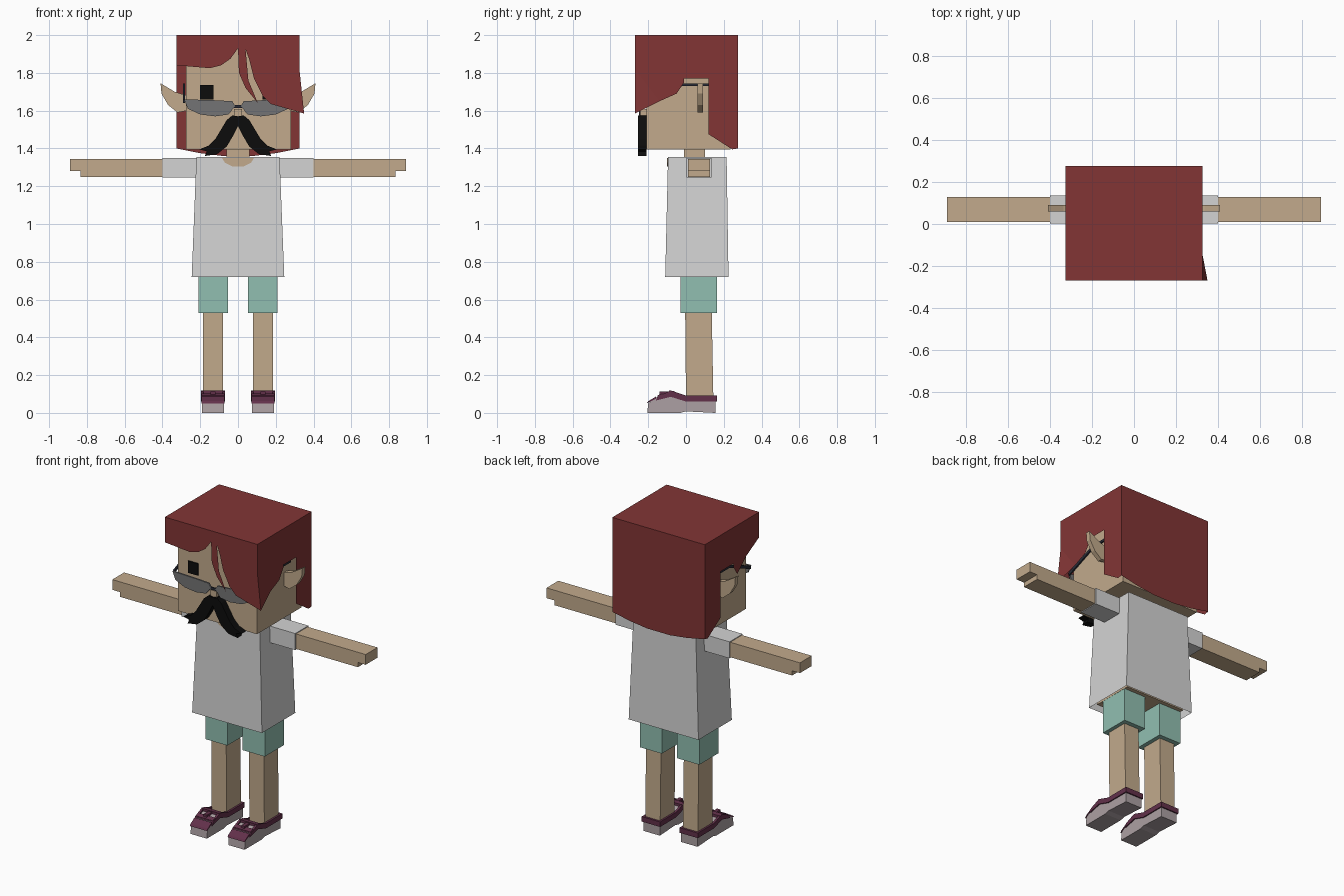
import bpy
import bmesh
from mathutils import Vector

cube = bpy.data.objects.get("Cube")
if cube:
    bpy.data.objects.remove(cube, do_unlink=True)


def material(name, r, g, b):
    """Flat material from 0-255 display values, stored as linear."""
    col = [((c / 255 + 0.055) / 1.055) ** 2.4 for c in (r, g, b)] + [1]
    m = bpy.data.materials.new(name)
    m.use_nodes = True
    m.diffuse_color = col
    bsdf = m.node_tree.nodes["Principled BSDF"]
    bsdf.inputs["Base Color"].default_value = col
    bsdf.inputs["Roughness"].default_value = 0.9
    return m


SKIN = material("skin", 194, 170, 140)
HAIR = material("hair_red", 130, 53, 53)
SHIRT = material("shirt_white", 212, 212, 212)
SHORTS = material("shorts_green", 145, 191, 177)
SHOE = material("shoe_grey", 172, 160, 163)
TRIM = material("shoe_plum", 98, 48, 74)
LENS = material("lens_grey", 116, 116, 117)
FRAME = material("frame_dark", 40, 43, 54)
BLACK = material("black", 12, 12, 12)


def mesh_object(name, verts, faces, mat, fix=True):
    me = bpy.data.meshes.new(name)
    me.from_pydata([tuple(v) for v in verts], [], faces)
    bm = bmesh.new()
    bm.from_mesh(me)
    if fix:
        bmesh.ops.recalc_face_normals(bm, faces=bm.faces)
    bm.to_mesh(me)
    bm.free()
    me.materials.append(mat)
    ob = bpy.data.objects.new(name, me)
    bpy.context.collection.objects.link(ob)
    return ob


def loft(name, low, high, mat, caps=True):
    """Join two outlines with the same number of points."""
    n = len(low)
    faces = [(i, (i + 1) % n, n + (i + 1) % n, n + i) for i in range(n)]
    faces.append(tuple(range(n, 2 * n)))
    if caps:
        faces.append(tuple(range(n))[::-1])
    return mesh_object(name, low + high, faces, mat)


def rect(x0, x1, y0, y1, z):
    return [(x0, y0, z), (x1, y0, z), (x1, y1, z), (x0, y1, z)]


def box(name, x, y, z, mat):
    return loft(name, rect(*x, *y, z[0]), rect(*x, *y, z[1]), mat)


def plate_xz(name, pts, y0, y1, mat, s=1):
    """Extrude a front outline along y."""
    return loft(name, [(s * x, y0, z) for x, z in pts], [(s * x, y1, z) for x, z in pts], mat)


def plate_yz(name, pts, x0, x1, mat, s=1):
    """Extrude a side outline along x."""
    return loft(name, [(s * x0, y, z) for y, z in pts], [(s * x1, y, z) for y, z in pts], mat)


# Head and neck
box("head", (-.275, .28), (-.21, .235), (1.395, 1.96), SKIN)
box("neck", (-.06, .06), (-.01, .1), (1.33, 1.41), SKIN)
box("nose", (-.02, .02), (-.245, -.2), (1.57, 1.61), SKIN)

# Torso, with an open shirt around it
box("torso", (-.21, .21), (-.08, .19), (.74, 1.34), SKIN)
loft("shirt", rect(-.245, .245, -.11, .225, .72),
     rect(-.22, .22, -.095, .215, 1.355), SHIRT, caps=False)
plate_xz("neckline", [(-.085, 1.35), (-.07, 1.325), (-.03, 1.305), (.03, 1.305),
                      (.07, 1.325), (.085, 1.35)], -.1, -.092, SKIN)

# Hair shell: five open panels
X, YF, YB, TOP = .325, -.27, .275, 2.0
back_low = [(X, 1.4), (.2, 1.375), (.08, 1.36), (-.08, 1.36), (-.2, 1.375), (-X, 1.4)]
front_low = [(-X, 1.84), (-.15, 1.825), (-.09, 1.84), (-.04, 1.875), (0, 1.93),
             (.005, 1.8), (.04, 1.72), (.105, 1.64), (.055, 1.76), (.04, 1.925),
             (.06, 1.87), (.085, 1.77), (.13, 1.68), (.175, 1.635), (.35, 1.585), (X, 1.82)]
ear_gap = [(-.05, 1.69), (-.01, 1.75), (-.01, 1.77), (.12, 1.77), (.12, 1.475),
           (.245, 1.395), (YB, 1.4)]
panels = [
    rect(-X, X, YF, YB, TOP),
    [(-X, YF, TOP)] + [(x, YF, z) for x, z in front_low] + [(X, YF, TOP)],
    [(X, YB, TOP)] + [(x, YB, z) for x, z in back_low] + [(-X, YB, TOP)],
    [(X, YF, TOP), (X, YF, 1.82), (X, -.14, 1.65)]
    + [(X, y, z) for y, z in ear_gap] + [(X, YB, TOP)],
    [(-X, YF, TOP), (-X, YF, 1.84), (-X, -.14, 1.77)]
    + [(-X, y, z) for y, z in ear_gap] + [(-X, YB, TOP)],
    [(X, YF, 1.82), (.35, YF, 1.585), (X, -.14, 1.65)],
]
verts, faces = [], []
centre = Vector((0, 0, 1.7))
for p in panels:
    # Wind each panel so that it faces outward
    normal = sum(((Vector(p[i - 1]) - centre).cross(Vector(p[i]) - centre)
                  for i in range(len(p))), Vector())
    mid = sum((Vector(v) for v in p), Vector()) / len(p)
    if normal.dot(mid - centre) < 0:
        p = p[::-1]
    faces.append(tuple(range(len(verts), len(verts) + len(p))))
    verts += p
mesh_object("hair", verts, faces, HAIR, fix=False)

# Parts that repeat on both sides
ear = [(.27, 1.6), (.27, 1.68), (.335, 1.7), (.41, 1.745), (.405, 1.69),
       (.37, 1.63), (.32, 1.59)]
lens = [(.015, 1.625), (.03, 1.65), (.12, 1.655), (.285, 1.66), (.265, 1.61),
        (.2, 1.58), (.12, 1.57), (.05, 1.58)]
moustache = [(0, 1.57), (.03, 1.575), (.06, 1.55), (.09, 1.5), (.12, 1.45), (.155, 1.415),
             (.205, 1.395), (.165, 1.385), (.175, 1.36), (.11, 1.37), (.06, 1.41),
             (.03, 1.46), (0, 1.52)]
arm = [(.39, 1.25), (.835, 1.25), (.835, 1.28), (.89, 1.28), (.89, 1.345), (.39, 1.345)]
temple = [(-.24, 1.64), (-.24, 1.66), (-.03, 1.745), (.12, 1.745), (.12, 1.73), (-.02, 1.73)]
shoe = [(-.205, 0), (-.2, .05), (-.16, .08), (-.08, .105), (0, .08), (.155, .08),
        (.155, 0), (0, .008), (-.03, 0)]
collar = [(-.16, .065), (-.15, .088), (-.08, .118), (0, .092), (.163, .092), (.163, .06),
          (0, .06), (-.08, .085)]

for side, s in (("left", 1), ("right", -1)):
    def span(a, b):
        return sorted((s * a, s * b))

    plate_xz(side + "_ear", ear, .06, .09, SKIN, s)
    plate_xz(side + "_eye", [(.13, 1.66), (.2, 1.66), (.2, 1.735), (.13, 1.735)],
             -.218, -.209, BLACK, s)
    plate_xz(side + "_lens", lens, -.25, -.24, LENS, s)
    plate_yz(side + "_glasses_arm", temple, .281, .29, FRAME, s)
    plate_xz(side + "_moustache", moustache, -.255, -.21, BLACK, s)

    # Arms and sleeves
    plate_xz(side + "_arm", arm, .01, .128, SKIN, s)
    box(side + "_sleeve", span(.2, .4), (.003, .135), (1.245, 1.35), SHIRT)

    # Legs and shorts
    loft(side + "_leg", rect(*span(.08, .185), 0, .145, .07),
         rect(*span(.08, .185), -.005, .135, .6), SKIN)
    box(side + "_shorts", span(.054, .209), (-.03, .165), (.53, .76), SHORTS)

    # Shoes with plum side trim, heel band, straps and toe line
    plate_yz(side + "_shoe", shoe, .075, .19, SHOE, s)
    for edge, a, b in (("inner", .068, .082), ("outer", .183, .197)):
        plate_yz(side + "_shoe_trim_" + edge, collar, a, b, TRIM, s)
    box(side + "_heel_band", span(.07, .195), (.15, .163), (.06, .092), TRIM)
    for label, pts in (("front", [(-.15, .08), (-.15, .093), (-.125, .103), (-.125, .09)]),
                       ("top", [(-.09, .09), (-.09, .118), (-.06, .115), (-.06, .09)]),
                       ("toe", [(-.208, .05), (-.2, .062), (-.16, .086), (-.16, .074)])):
        plate_yz(side + "_strap_" + label, pts, .072, .193, TRIM, s)
    box(side + "_lace", span(.12, .145), (-.14, -.07), (.085, .112), TRIM)

# Glasses bridge
box("glasses_bridge", (-.03, .03), (-.25, -.24), (1.615, 1.63), FRAME)
